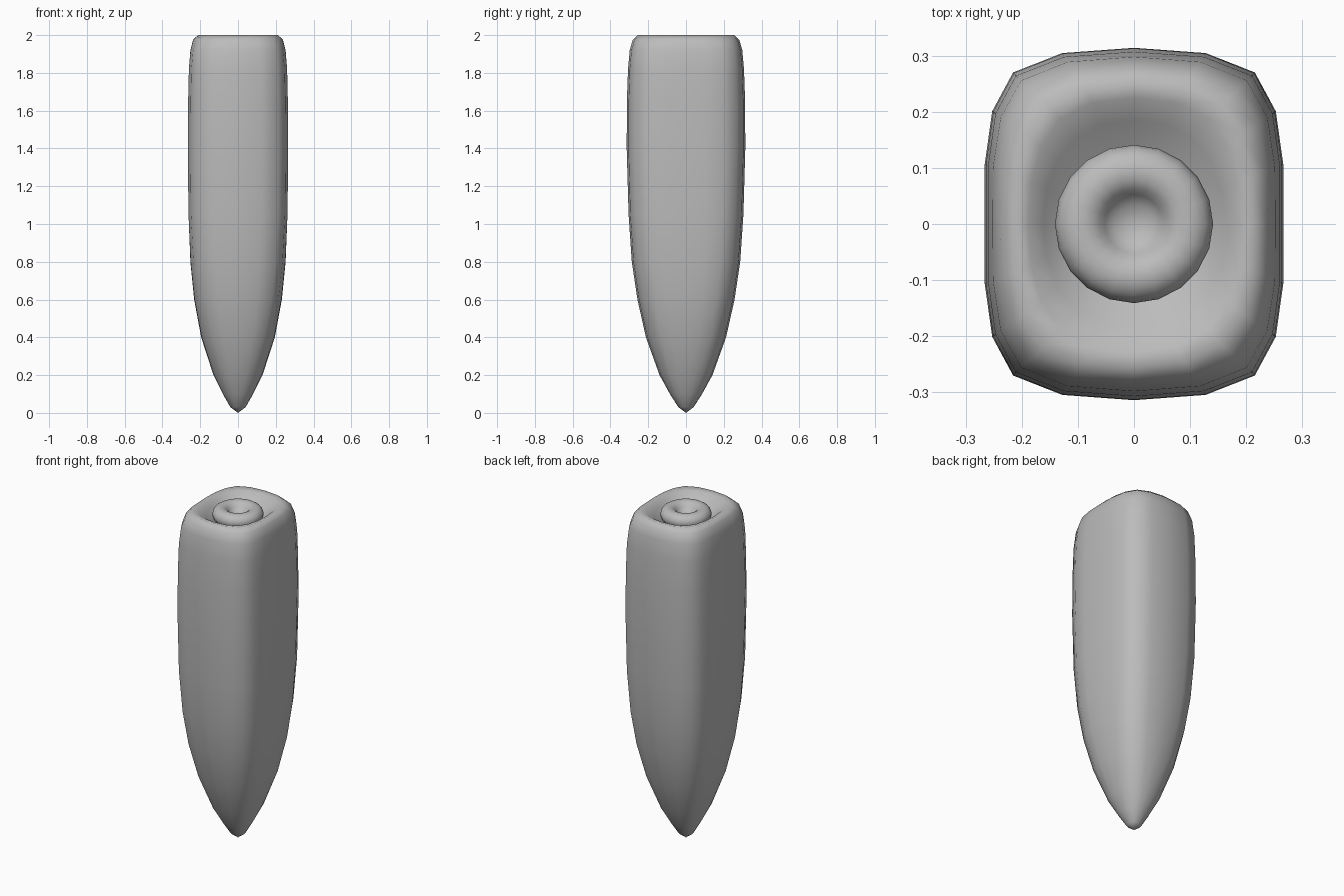
import bpy
import bmesh
import math

cube = bpy.data.objects.get("Cube")
if cube:
    bpy.data.objects.remove(cube)

grey = bpy.data.materials.new("plain grey")
grey.use_nodes = True
colour = (0.5, 0.5, 0.5, 1)
grey.diffuse_color = colour
grey.node_tree.nodes["Principled BSDF"].inputs["Base Color"].default_value = colour

# Rounded-box section: one quarter, turned into a full 20-sided outline
QUARTER = [(1, 0), (1, .34), (.95, .64), (.81, .86), (.48, .97), (0, 1)]
half = QUARTER + [(-x, y) for x, y in QUARTER[-2::-1]]
BOX = half + [(x, -y) for x, y in half[-2:0:-1]]
SIDES = len(BOX)


def section(rx, ry, boxy):
    """Outline blended between an ellipse (0) and a rounded box (1)."""
    points = []
    for i, (bx, by) in enumerate(BOX):
        a = math.tau * i / SIDES
        x = math.cos(a) * (1 - boxy) + bx * boxy
        y = math.sin(a) * (1 - boxy) + by * boxy
        points.append((x * rx, y * ry))
    return points


def loft(name, start, rings, end, angle):
    """Skin rings of (z, rx, ry, boxy) and close each end at a point."""
    bm = bmesh.new()
    loops = [[bm.verts.new((x, y, z)) for x, y in section(rx, ry, boxy)]
             for z, rx, ry, boxy in rings]
    for low, high in zip(loops, loops[1:]):
        for i in range(SIDES):
            j = (i + 1) % SIDES
            bm.faces.new((low[i], low[j], high[j], high[i]))
    for z, loop in ((start, loops[0]), (end, loops[-1])):
        tip = bm.verts.new((0, 0, z))
        for i in range(SIDES):
            bm.faces.new((loop[i], loop[(i + 1) % SIDES], tip))
    bmesh.ops.recalc_face_normals(bm, faces=bm.faces)
    mesh = bpy.data.meshes.new(name)
    bm.to_mesh(mesh)
    bm.free()
    mesh.materials.append(grey)
    obj = bpy.data.objects.new(name, mesh)
    bpy.context.collection.objects.link(obj)
    bpy.ops.object.select_all(action="DESELECT")
    obj.select_set(True)
    bpy.context.view_layer.objects.active = obj
    bpy.ops.object.shade_smooth_by_angle(angle=math.radians(angle))
    return obj


# Tapered body, over the soft rim and down into the dished top
loft("tapered_body", 0, [
    (.03, .04, .04, .1),
    (.10, .08, .085, .2),
    (.20, .13, .14, .35),
    (.40, .195, .212, .6),
    (.60, .232, .257, .8),
    (.80, .252, .287, .9),
    (1.05, .262, .304, 1),
    (1.40, .266, .314, 1),
    (1.65, .264, .313, 1),
    (1.82, .260, .307, 1),
    (1.92, .252, .298, .95),
    (1.975, .238, .282, .85),
    (2.0, .212, .255, .7),
    (1.992, .188, .225, .5),
    (1.965, .162, .185, .25),
    (1.935, .135, .142, 0),
    (1.92, .11, .11, 0),
], 1.92, 70)

# Round button in the dish: a bulging ring with a dimple in the middle
BULGE, MIDDLE, HEIGHT = .046, .095, 1.957
ring = []
for step in range(-2, 8):
    a = math.radians(step * 22.5)
    r = MIDDLE + BULGE * math.cos(a)
    ring.append((HEIGHT + BULGE * math.sin(a) * .93, r, r, 0))
ring.append((1.955, .035, .035, 0))
loft("top_button", 1.925, ring, 1.95, 70)
